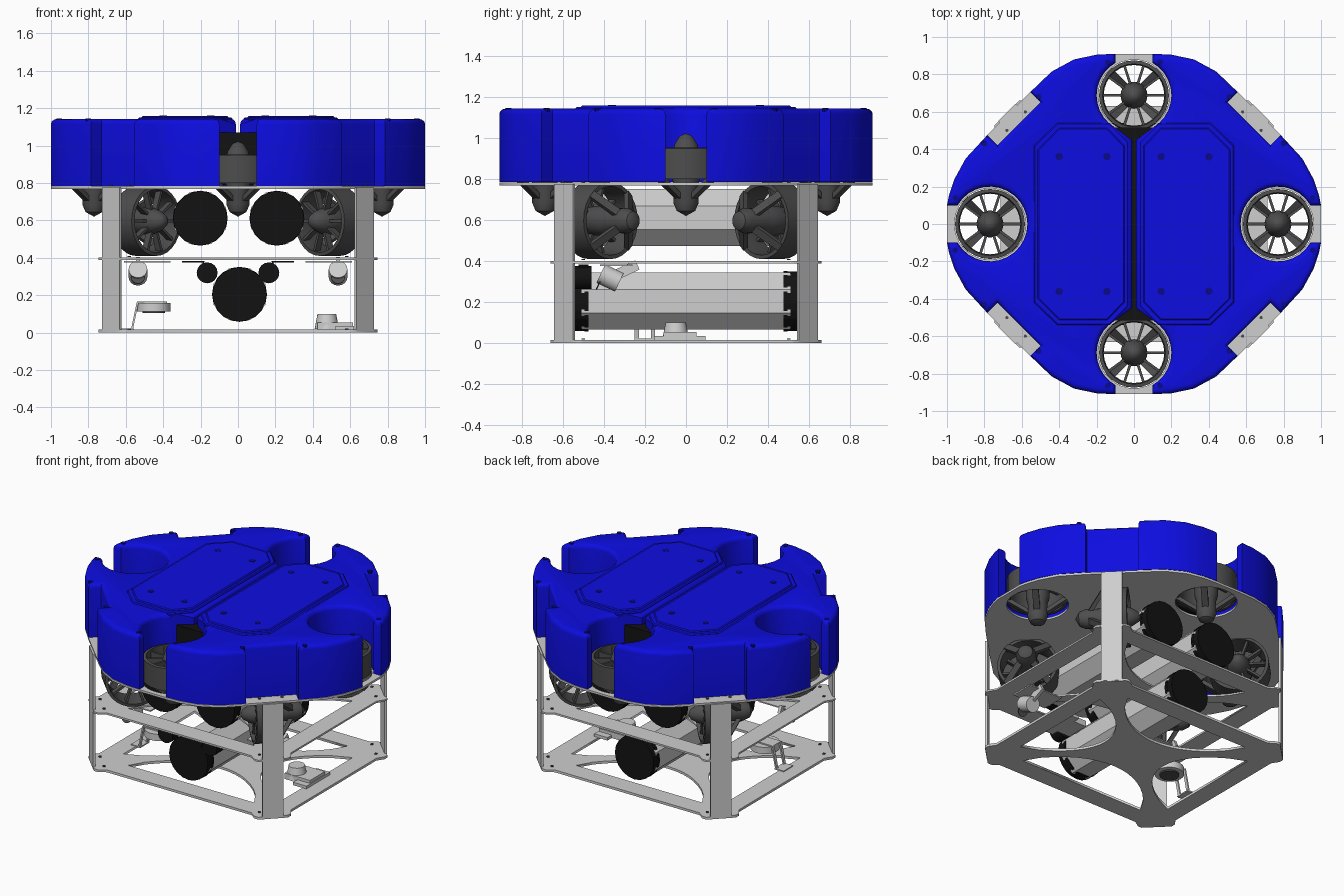
import bpy, bmesh, math
from math import sin, cos, radians, pi
from mathutils import Matrix, Vector

if "Cube" in bpy.data.objects:
    bpy.data.objects.remove(bpy.data.objects["Cube"])


def material(name, color):
    m = bpy.data.materials.new(name)
    m.use_nodes = True
    m.diffuse_color = (*color, 1)
    m.node_tree.nodes["Principled BSDF"].inputs["Base Color"].default_value = (*color, 1)
    return m


BLUE = material("foam blue", (0.004, 0.004, 0.75))
NAVY = material("fastener navy", (0.003, 0.003, 0.25))
GREY = material("light grey metal", (0.62, 0.62, 0.62))
DARK = material("thruster dark grey", (0.075, 0.075, 0.075))
BLACK = material("black plastic", (0.006, 0.006, 0.006))


def finish(bm, name, mat, smooth=True):
    bmesh.ops.recalc_face_normals(bm, faces=bm.faces)
    me = bpy.data.meshes.new(name)
    bm.to_mesh(me)
    bm.free()
    ob = bpy.data.objects.new(name, me)
    bpy.context.collection.objects.link(ob)
    me.materials.append(mat)
    if smooth:
        bpy.ops.object.select_all(action="DESELECT")
        ob.select_set(True)
        bpy.context.view_layer.objects.active = ob
        bpy.ops.object.shade_smooth_by_angle(angle=radians(35))
    return ob


def add_box(bm, center, size, rot=Matrix()):
    m = Matrix.Translation(center) @ rot @ Matrix.Diagonal((*size, 1))
    bmesh.ops.create_cube(bm, size=1, matrix=m)


def box(name, center, size, mat, rot=Matrix()):
    bm = bmesh.new()
    add_box(bm, center, size, rot)
    return finish(bm, name, mat, False)


def cylinder(name, center, r, depth, mat, rot=Matrix(), sides=24, smooth=True, r2=None):
    bm = bmesh.new()
    bmesh.ops.create_cone(bm, cap_ends=True, segments=sides, radius1=r, radius2=r if r2 is None else r2,
                          depth=depth, matrix=Matrix.Translation(center) @ rot)
    return finish(bm, name, mat, smooth)


def prism(name, pts, z0, z1, mat, bevel=0.0, segments=3):
    bm = bmesh.new()
    base = bm.faces.new([bm.verts.new((x, y, z0)) for x, y in pts])
    geo = bmesh.ops.extrude_face_region(bm, geom=[base], use_keep_orig=True)["geom"]
    for v in geo:
        if isinstance(v, bmesh.types.BMVert):
            v.co.z = z1
    if bevel:
        top = [e for e in geo if isinstance(e, bmesh.types.BMEdge)]
        bmesh.ops.bevel(bm, geom=top, offset=bevel, segments=segments, profile=0.5,
                        affect="EDGES", clamp_overlap=False)
    return finish(bm, name, mat)


def plate(name, loops, z, half):
    """Sheet cut from an outline with holes."""
    cu = bpy.data.curves.new(name, "CURVE")
    cu.dimensions, cu.fill_mode, cu.extrude = "2D", "BOTH", half
    for pts in loops:
        s = cu.splines.new("POLY")
        s.points.add(len(pts) - 1)
        s.use_cyclic_u = True
        for p, (x, y) in zip(s.points, pts):
            p.co = (x, y, 0, 1)
    tmp = bpy.data.objects.new(name + "_outline", cu)
    bpy.context.collection.objects.link(tmp)
    bpy.context.view_layer.update()
    bm = bmesh.new()
    me = tmp.to_mesh()
    bm.from_mesh(me)
    tmp.to_mesh_clear()
    bpy.data.objects.remove(tmp)
    bmesh.ops.remove_doubles(bm, verts=bm.verts, dist=1e-5)
    bmesh.ops.translate(bm, vec=(0, 0, z), verts=bm.verts)
    finish(bm, name, GREY, False)


def arc(cx, cy, r, a0, a1, n):
    return [(cx + r * cos(radians(a0 + (a1 - a0) * i / n)),
             cy + r * sin(radians(a0 + (a1 - a0) * i / n))) for i in range(n + 1)]


def four_way(q):
    """Quarter outline, from the +y axis to the +x axis, turned into a full loop."""
    half = q + [(x, -y) for x, y in reversed(q)]
    return half + [(-x, y) for x, y in reversed(half)]


# Foam floats: two mirrored halves with thruster bays and corner notches
FY, SX = 0.688, 0.77
rim_a = [(0.1, 0.91), (0.2, 0.905), (0.32, 0.88), (0.44, 0.815), (0.555, 0.705)]
rim_b = [(0.785, 0.475), (0.9, 0.35), (0.96, 0.24), (0.99, 0.15), (1.0, 0.1)]
quarter = ([(0.012, 0.45)] + arc(0, FY, 0.2, -60, 60, 10) + rim_a + [(0.5, 0.65), (0.73, 0.42)]
           + rim_b + arc(SX, 0, 0.2, 30, 180, 12))
half = quarter + [(x, -y) for x, y in reversed(quarter[:-1])]
lid = [(0.03, 0.44), (0.13, 0.54), (0.41, 0.54), (0.535, 0.42)]
lid = lid + [(x, -y) for x, y in reversed(lid)]
lid_in = [(0.285 + (x - 0.285) * 0.92, y * 0.95) for x, y in lid]
for side, s in (("left", 1), ("right", -1)):
    prism(side + "_float", [(s * x, y) for x, y in half], 0.785, 1.143, BLUE, 0.028)
    prism(side + "_lid", [(s * x, y) for x, y in lid], 1.13, 1.15, BLUE, 0.006, 1)
    prism(side + "_lid_panel", [(s * x, y) for x, y in lid_in], 1.14, 1.158, BLUE, 0.006, 1)
    for t in (1, -1):
        for x in (0.145, 0.4):
            cylinder(side + "_lid_screw", (s * x, t * 0.36, 1.157), 0.02, 0.006, NAVY, sides=12)
        for x, y in ((0.14, 0.865), (0.955, 0.14), (0.8, 0.43), (0.51, 0.68)):
            cylinder(side + "_float_screw", (s * x, t * y, 1.136), 0.015, 0.02, NAVY, sides=10)

# Black core under the lids
box("core_long", (0, 0, 0.93), (0.22, 1.03, 0.28), BLACK)
box("core_wide", (0, 0, 0.93), (1.13, 0.2, 0.28), BLACK)

# Upper deck with four thruster openings
plate("upper_deck", [four_way(rim_a + rim_b)]
      + [arc(x, y, 0.19, 0, 350, 35) for x, y in ((0, FY), (0, -FY), (SX, 0), (-SX, 0))], 0.776, 0.007)

# Lower and middle decks: eared corners and four arched cutouts
frame = four_way([(0.54, 0.63), (0.585, 0.66), (0.615, 0.66), (0.745, 0.53), (0.745, 0.5), (0.715, 0.455)])


def arch(span, base, rise):
    steps = [-1 + i / 8 for i in range(17)]
    return [(span * t, base - rise * (1 - t * t) ** 0.8) for t in steps]


front_cut, side_cut = arch(0.47, 0.5, 0.31), arch(0.38, 0.59, 0.36)
cuts = [front_cut, [(x, -y) for x, y in front_cut],
        [(y, x) for x, y in side_cut], [(-y, x) for x, y in side_cut]]
plate("lower_deck", [frame] + cuts, 0.008, 0.008)
plate("middle_deck", [frame] + cuts, 0.395, 0.006)

# Corner posts, flat bars facing outwards, with bolted tabs on the decks
for sx in (1, -1):
    for sy in (1, -1):
        turn = Matrix.Rotation(math.atan2(sy, sx), 4, "Z")
        box("corner_post", (sx * 0.675, sy * 0.592, 0.39), (0.015, 0.13, 0.77), GREY, turn)
        for z in (0.02, 0.408, 0.787):
            for k in (-1, 1):
                p = Vector((sx * 0.63, sy * 0.55, z)) + turn @ Vector((0, k * 0.07, 0))
                cylinder("deck_bolt", p, 0.009, 0.006, DARK, sides=8)


def thruster(name, matrix):
    """Ducted thruster, nose along local +z."""
    bm = bmesh.new()
    duct = [(0.187, -0.075), (0.187, 0.075), (0.168, 0.078), (0.162, 0), (0.168, -0.075), (0.187, -0.075)]
    hub = [(0, 0.148), (0.03, 0.135), (0.055, 0.095), (0.072, 0.04), (0.072, -0.06), (0.06, -0.1),
           (0.062, -0.19), (0.045, -0.23), (0, -0.255)]
    n = 28
    for prof in (duct, hub):
        rings = [[bm.verts.new((r * cos(2 * pi * i / n), r * sin(2 * pi * i / n), z)) for i in range(n)]
                 for r, z in prof]
        for a, b in zip(rings, rings[1:]):
            for i in range(n):
                bm.faces.new((a[i], a[(i + 1) % n], b[(i + 1) % n], b[i]))
    bmesh.ops.remove_doubles(bm, verts=bm.verts, dist=1e-5)
    bmesh.ops.dissolve_degenerate(bm, edges=bm.edges, dist=1e-6)
    for i in range(10):
        turn = Matrix.Rotation(2 * pi * i / 10, 4, "Z")
        add_box(bm, turn @ Vector((0.12, 0, 0.045)), (0.11, 0.014, 0.04), turn)
    for i in range(4):
        turn = Matrix.Rotation(pi / 4 + pi * i / 2, 4, "Z")
        add_box(bm, turn @ Vector((0.115, 0, -0.115)), (0.16, 0.04, 0.025),
                turn @ Matrix.Rotation(radians(-35), 4, "Y"))
    bmesh.ops.transform(bm, matrix=matrix, verts=bm.verts)
    finish(bm, name, DARK)


# Vertical thrusters in the bays, angled ones under the corners
for name, x, y in (("front", 0, -FY), ("back", 0, FY), ("left", SX, 0), ("right", -SX, 0)):
    thruster(name + "_vertical_thruster", Matrix.Translation((x, y, 0.875)))
for sx in (1, -1):
    for sy in (1, -1):
        aim = Vector((-sx, sy, 0)).to_track_quat("Z", "Y").to_matrix().to_4x4()
        thruster("corner_thruster", Matrix.Translation((sx * 0.49, sy * 0.42, 0.597)) @ aim)
        box("corner_thruster_mount", (sx * 0.49, sy * 0.42, 0.775), (0.1, 0.1, 0.02), DARK)

# Pressure hulls: faceted tubes with black end caps
ALONG = Matrix.Rotation(pi / 2, 4, "X")
FLAT = ALONG @ Matrix.Rotation(pi / 8, 4, "Z")
for name, x, z in (("lower", 0.008, 0.205), ("upper_left", 0.208, 0.612), ("upper_right", -0.202, 0.612)):
    cylinder(name + "_hull", (x, 0, z), 0.15, 1.02, GREY, FLAT, 8, False)
    for s in (1, -1):
        cylinder(name + "_hull_cap", (x, s * 0.515, z), 0.145, 0.05, BLACK, ALONG, 20, False)
        cylinder(name + "_hull_flange", (x, s * 0.485, z), 0.147, 0.02, BLACK, ALONG, 20, False)

for s in (1, -1):
    # Small front canisters hung from black brackets
    cylinder("front_canister", (s * 0.165, -0.5, 0.32), 0.056, 0.08, BLACK, ALONG, 16)
    box("canister_bracket", (s * 0.24, -0.5, 0.378), (0.12, 0.05, 0.008), BLACK)
    box("canister_bracket_drop", (s * 0.185, -0.5, 0.36), (0.008, 0.05, 0.045), BLACK)
    # Tilted lamps under the middle deck
    box("lamp_plate", (s * 0.485, -0.34, 0.38), (0.25, 0.16, 0.008), GREY)
    cylinder("lamp", (s * 0.535, -0.37, 0.318), 0.05, 0.1, GREY, Matrix.Rotation(radians(65), 4, "X"), 16)
    cylinder("lamp_lens", (s * 0.535, -0.422, 0.294), 0.036, 0.006, DARK, Matrix.Rotation(radians(65), 4, "X"), 16)
    box("lamp_arm", (s * 0.535, -0.3, 0.352), (0.02, 0.14, 0.05), GREY, Matrix.Rotation(radians(25), 4, "X"))

# Sounder block on the left of the lower deck
box("sounder_base", (0.52, -0.03, 0.035), (0.19, 0.16, 0.04), GREY)
cylinder("sounder_head", (0.475, -0.05, 0.06), 0.065, 0.08, GREY, r2=0.05)
box("sounder_foot", (0.57, -0.03, 0.025), (0.1, 0.25, 0.02), GREY)

# Disc sensor on a bent stand on the right
cylinder("disc_sensor", (-0.45, -0.2, 0.135), 0.09, 0.045, GREY)
cylinder("disc_sensor_face", (-0.45, -0.2, 0.11), 0.06, 0.012, DARK)
box("sensor_stand_top", (-0.46, -0.2, 0.162), (0.16, 0.09, 0.008), GREY)
for y in (-0.24, -0.16):
    box("sensor_stand_leg", (-0.552, y, 0.088), (0.01, 0.02, 0.155), GREY, Matrix.Rotation(radians(12), 4, "Y"))
box("sensor_stand_foot", (-0.59, -0.2, 0.018), (0.07, 0.1, 0.008), GREY)
